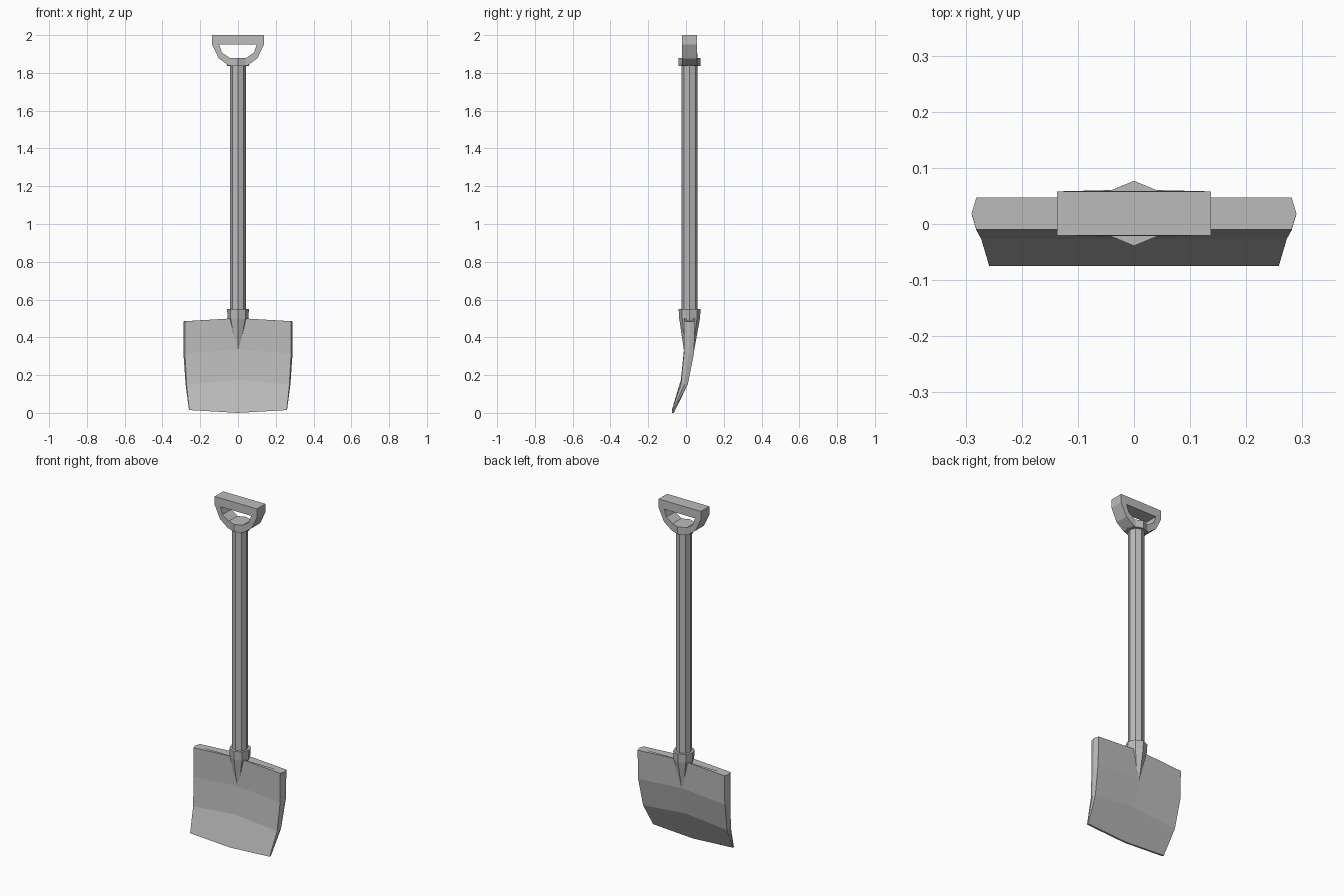
import bpy, bmesh, math

cube = bpy.data.objects.get("Cube")
if cube:
    bpy.data.objects.remove(cube, do_unlink=True)

GREY = bpy.data.materials.new("plain grey")
GREY.use_nodes = True
COLOUR = (0.5, 0.5, 0.5, 1)
GREY.diffuse_color = COLOUR
GREY.node_tree.nodes["Principled BSDF"].inputs["Base Color"].default_value = COLOUR
AXIS_Y = 0.019


def finish(bm, name):
    """Weld, fix normals and link a flat shaded object."""
    bmesh.ops.remove_doubles(bm, verts=bm.verts, dist=0.0005)
    bmesh.ops.recalc_face_normals(bm, faces=bm.faces)
    mesh = bpy.data.meshes.new(name)
    bm.to_mesh(mesh)
    bm.free()
    mesh.materials.append(GREY)
    obj = bpy.data.objects.new(name, mesh)
    bpy.context.collection.objects.link(obj)
    return obj


def bridge(bm, a, b):
    """Join two closed rings of vertices with quads."""
    n = len(a)
    for i in range(n):
        j = (i + 1) % n
        bm.faces.new((a[i], a[j], b[j], b[i]))


def loft(name, sections):
    """Skin closed rings of points and cap both ends."""
    bm = bmesh.new()
    rings = [[bm.verts.new(p) for p in s] for s in sections]
    for a, b in zip(rings, rings[1:]):
        bridge(bm, a, b)
    bm.faces.new(rings[0])
    bm.faces.new(rings[-1])
    return finish(bm, name)


def octagon(rx, ry, z, y=AXIS_Y):
    return [(rx * math.cos(k * math.pi / 4), y + ry * math.sin(k * math.pi / 4), z)
            for k in range(8)]


# Shaft and its two collars; the lower one tapers into the blade
loft("shaft", [octagon(0.043, 0.043, z) for z in (0.52, 1.86)])
loft("upper_collar", [octagon(0.058, 0.058, z) for z in (1.836, 1.88)])
loft("blade_socket", [octagon(0.011, 0.027, 0.33, 0.016),
                      octagon(0.055, 0.055, 0.5),
                      octagon(0.058, 0.058, 0.55)])

# Curved blade: half width, side z, centre z, front y, back y for each row
ROWS = [(0.258, 0.015, 0.0, -0.075, -0.064),
        (0.272, 0.15, 0.175, -0.027, 0.009),
        (0.281, 0.315, 0.335, -0.011, 0.042),
        (0.281, 0.485, 0.502, -0.01, 0.047)]
sections = []
for w, side_z, mid_z, front, back in ROWS:
    edge = w + (back - front) * 0.15
    mid_y = (front + back) / 2
    sections.append([(-w, front, side_z), (0, front, mid_z), (w, front, side_z),
                     (edge, mid_y, side_z),
                     (w, back, side_z), (0, back, mid_z), (-w, back, side_z),
                     (-edge, mid_y, side_z)])
loft("blade", sections)

# D-shaped grip: outer and inner outlines, right half then mirrored
OUTER = [(0.137, 2.0), (0.137, 1.95), (0.102, 1.877), (0.05, 1.838)]
INNER = [(0.1, 1.95), (0.1, 1.95), (0.085, 1.908), (0.045, 1.88)]
bm = bmesh.new()
loops = []
for outline in (OUTER, INNER):
    full = outline + [(-x, z) for x, z in reversed(outline)]
    for side in (-1, 1):
        loops.append([bm.verts.new((x, AXIS_Y + side * (0.0425 - 0.025 * abs(x)), z))
                      for x, z in full])
outer_front, outer_back, inner_front, inner_back = loops
for a, b in ((outer_front, outer_back), (outer_back, inner_back),
             (inner_back, inner_front), (inner_front, outer_front)):
    bridge(bm, a, b)
finish(bm, "grip")
